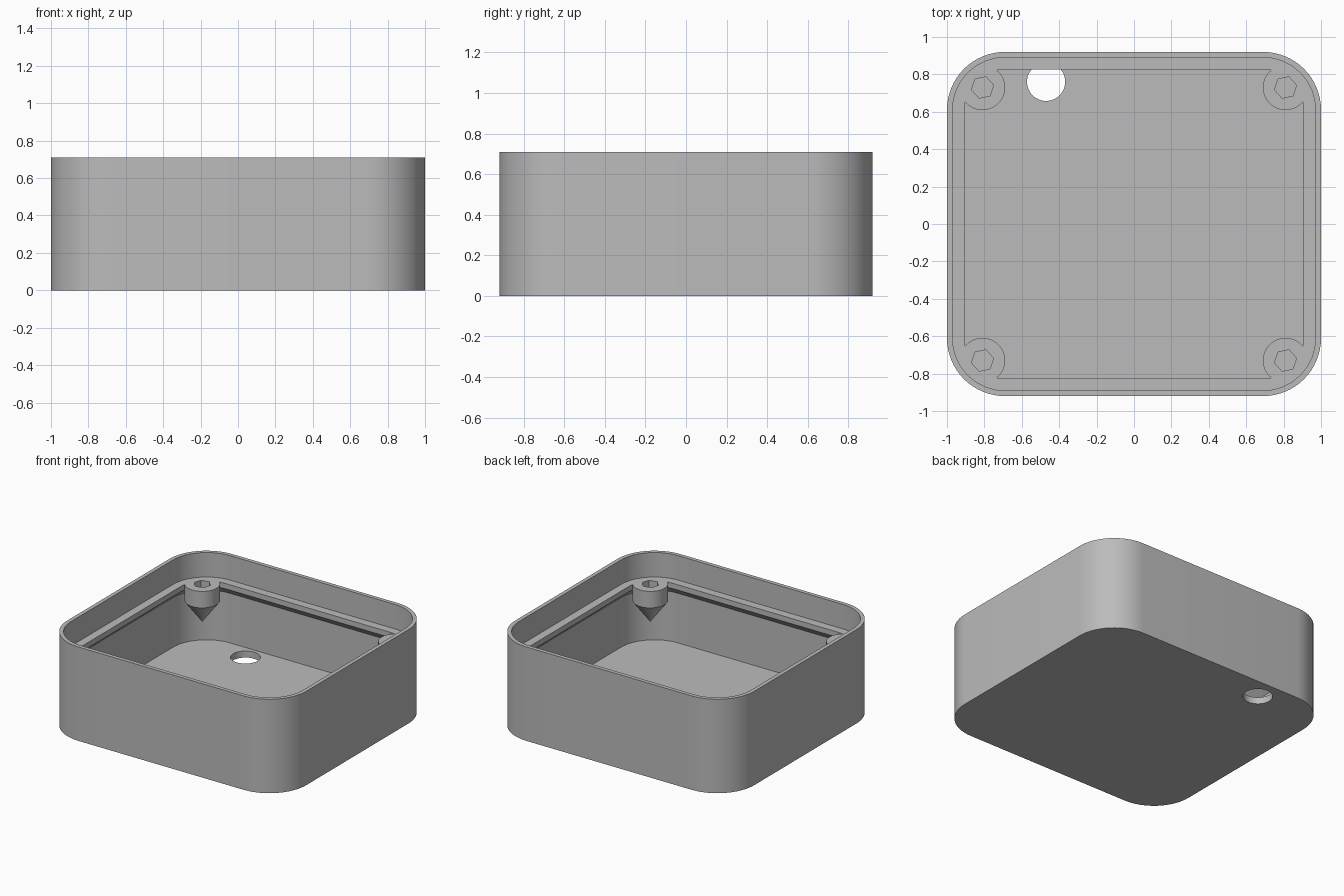
import bpy, bmesh, math

cube = bpy.data.objects.get("Cube")
if cube:
    bpy.data.objects.remove(cube, do_unlink=True)

HALF_X, HALF_Y, RADIUS = 1.0, 0.92, 0.31
HEIGHT, FLOOR, LEDGE = 0.71, 0.05, 0.525
WALL, LIP = 0.03, 0.093
POST_X, POST_Y, POST_R = 0.81, 0.73, 0.121

grey = bpy.data.materials.new("light_grey_plastic")
grey.use_nodes = True
colour = (0.5, 0.5, 0.5, 1)
grey.diffuse_color = colour
grey.node_tree.nodes["Principled BSDF"].inputs["Base Color"].default_value = colour


def ring(bm, inset, z, steps=16):
    """Rounded rectangle of vertices, inset from the outer outline."""
    r = RADIUS - inset
    verts = []
    for quarter, (sx, sy) in enumerate([(1, 1), (-1, 1), (-1, -1), (1, -1)]):
        for i in range(steps + 1):
            a = math.pi / 2 * (quarter + i / steps)
            verts.append(bm.verts.new((sx * (HALF_X - RADIUS) + r * math.cos(a),
                                       sy * (HALF_Y - RADIUS) + r * math.sin(a), z)))
    return verts


def finish(bm, name):
    bmesh.ops.recalc_face_normals(bm, faces=bm.faces)
    mesh = bpy.data.meshes.new(name)
    bm.to_mesh(mesh)
    bm.free()
    mesh.materials.append(grey)
    obj = bpy.data.objects.new(name, mesh)
    bpy.context.collection.objects.link(obj)
    return obj


def loft(bm, rings):
    """Skin consecutive rings and cap both ends."""
    for a, b in zip(rings, rings[1:]):
        n = len(a)
        for i in range(n):
            j = (i + 1) % n
            bm.faces.new((a[i], a[j], b[j], b[i]))
    bm.faces.new(rings[0])
    bm.faces.new(rings[-1])


def prism(name, x, y, levels, sides, turn=0):
    """Round or hexagonal solid from (radius, height) levels."""
    bm = bmesh.new()
    rings = []
    for r, z in levels:
        angles = [turn + 2 * math.pi * i / sides for i in range(sides)]
        rings.append([bm.verts.new((x + r * math.cos(a), y + r * math.sin(a), z))
                      for a in angles])
    loft(bm, rings)
    return finish(bm, name)


def combine(target, tool, operation):
    tool.hide_render = True
    mod = target.modifiers.new(tool.name, 'BOOLEAN')
    mod.operation, mod.solver, mod.object = operation, 'EXACT', tool
    bpy.context.view_layer.objects.active = target
    bpy.ops.object.modifier_apply(modifier=mod.name)
    bpy.data.objects.remove(tool, do_unlink=True)


# Shell: outer wall, thin rim, ledge with sloped underside, inner wall, floor
bm = bmesh.new()
section = [(0, 0), (0, HEIGHT), (WALL, HEIGHT), (WALL, LEDGE), (LIP, LEDGE),
           (LIP, LEDGE - 0.04), (WALL, LEDGE - 0.1), (WALL, FLOOR)]
loft(bm, [ring(bm, inset, z) for inset, z in section])
box = finish(bm, "box_shell")

# Corner screw posts with conical undersides and hexagonal sockets
corners = [(sx * POST_X, sy * POST_Y) for sx in (-1, 1) for sy in (-1, 1)]
for x, y in corners:
    post = prism("screw_post", x, y, [(0.001, 0.24), (POST_R, 0.4), (POST_R, LEDGE)], 40)
    combine(box, post, 'UNION')
for x, y in corners:
    socket = prism("socket_cutter", x, y, [(0.06, LEDGE - 0.12), (0.06, LEDGE + 0.05)],
                   6, math.radians(12))
    combine(box, socket, 'DIFFERENCE')

# Cable hole through the floor
hole = prism("hole_cutter", -0.47, 0.76, [(0.102, -0.1), (0.102, 0.15)], 48)
combine(box, hole, 'DIFFERENCE')

bpy.ops.object.select_all(action='DESELECT')
box.select_set(True)
bpy.context.view_layer.objects.active = box
bpy.ops.object.shade_smooth_by_angle(angle=math.radians(30))
